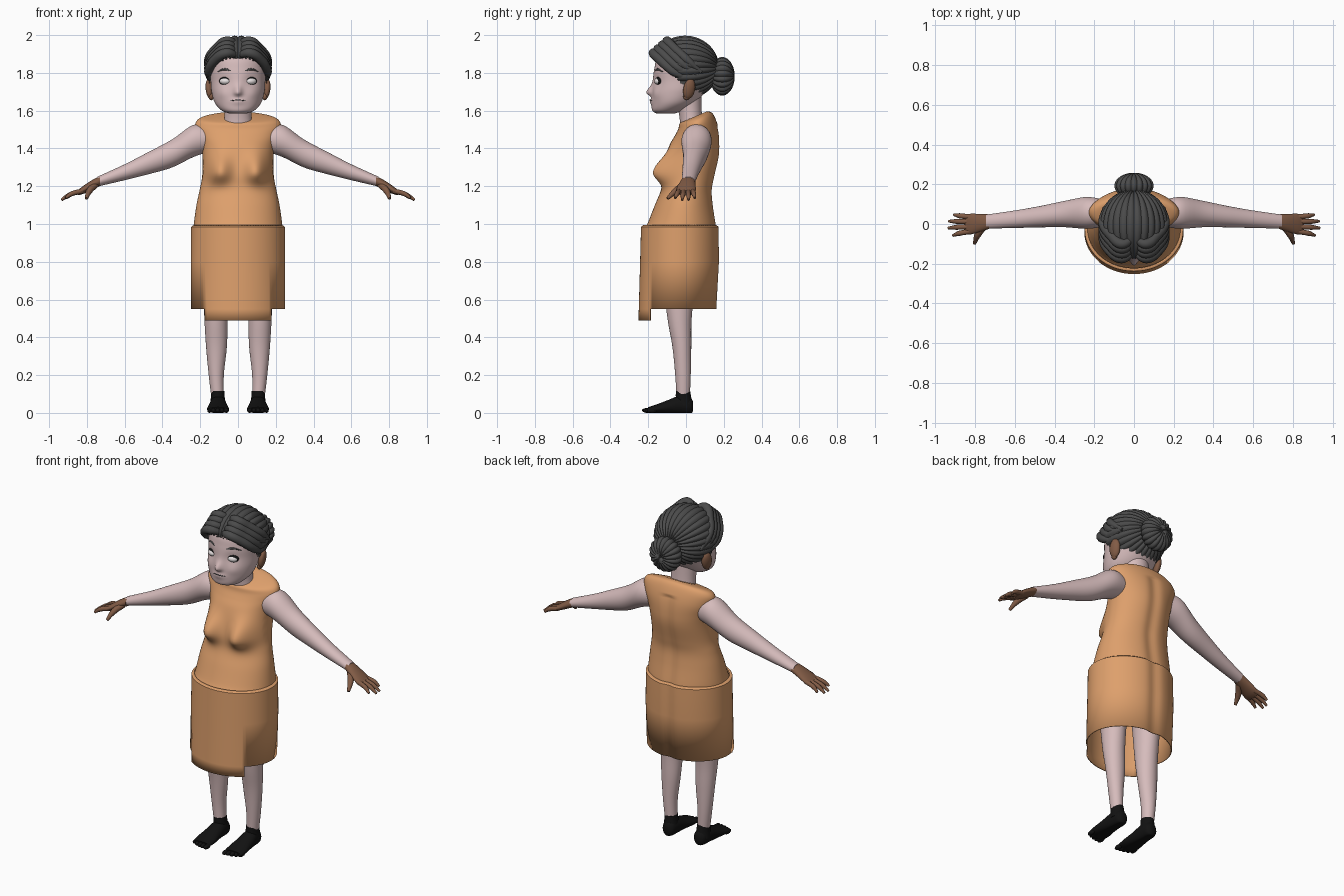
import bpy, bmesh, math
from mathutils import Matrix, Vector

if "Cube" in bpy.data.objects:
    bpy.data.objects.remove(bpy.data.objects["Cube"])


def material(name, rgb):
    m = bpy.data.materials.new(name)
    m.diffuse_color = (*rgb, 1)
    m.use_nodes = True
    m.node_tree.nodes["Principled BSDF"].inputs["Base Color"].default_value = m.diffuse_color
    return m


SKIN = material("pale_skin", (0.67, 0.50, 0.50))
DRESS = material("orange_cloth", (0.73, 0.35, 0.15))
HAIR = material("grey_hair", (0.07, 0.07, 0.07))
BROWN = material("brown_skin", (0.22, 0.105, 0.06))
BLACK = material("black", (0.006, 0.006, 0.006))
WHITE = material("eye_white", (0.85, 0.80, 0.80))


def finish(name, bm, mat):
    bmesh.ops.recalc_face_normals(bm, faces=bm.faces)
    for f in bm.faces:
        f.smooth = True
    me = bpy.data.meshes.new(name)
    bm.to_mesh(me)
    bm.free()
    me.materials.append(mat)
    me.set_sharp_from_angle(angle=math.radians(50))
    ob = bpy.data.objects.new(name, me)
    bpy.context.collection.objects.link(ob)
    return ob


def spline(rows, sub):
    """Catmull-Rom through tuples of numbers."""
    out = []
    for i in range(len(rows) - 1):
        p0, p1, p2 = rows[max(i - 1, 0)], rows[i], rows[i + 1]
        p3 = rows[min(i + 2, len(rows) - 1)]
        for k in range(sub):
            t = k / sub
            out.append([0.5 * (2 * b + (c - a) * t + (2 * a - 5 * b + 4 * c - d) * t * t
                               + (3 * b - a - 3 * c + d) * t ** 3)
                        for a, b, c, d in zip(p0, p1, p2, p3)])
    return out + [list(rows[-1])]


def loft(name, rings, mat, axis="z", seg=40, sub=5, caps=True, side=1, floor=-9):
    """Rings are (position on axis, centre a, centre b, radius a, radius b, tilt)."""
    bm = bmesh.new()
    loops = []
    for t, ca, cb, ra, rb, tilt in spline([(*r, 0)[:6] for r in rings], sub):
        loop = []
        for k in range(seg):
            w = 2 * math.pi * k / seg
            da, db = ra * math.cos(w), rb * math.sin(w)
            a, b, c = ca + da, cb + db, t + tilt * db
            x, y, z = {"z": (a, b, c), "x": (c, a, b), "y": (a, c, b)}[axis]
            loop.append(bm.verts.new((x * side, y, max(z, floor))))
        loops.append(loop)
    for p, q in zip(loops, loops[1:]):
        for k in range(seg):
            j = (k + 1) % seg
            bm.faces.new((p[k], p[j], q[j], q[k]))
    if caps:
        bm.faces.new(loops[0])
        bm.faces.new(loops[-1])
    return finish(name, bm, mat)


def body(name, rings, mat, **kw):
    """Upright loft from (z, half width, front y, back y, tilt)."""
    return loft(name, [(z, 0, (f + b) / 2, w, (b - f) / 2, t) for z, w, f, b, t in rings], mat, **kw)


def bump(ob, x, z, sx, up, down, d):
    """Push the front surface out by a soft mound."""
    for v in ob.data.vertices:
        if v.co.y < 0.0:
            dz = v.co.z - z
            s = up if dz > 0 else down
            v.co.y -= d * math.exp(-((v.co.x - x) / sx) ** 2 - (dz / s) ** 2)


def ball(name, loc, size, mat, rot=(0, 0, 0), ribs=0, depth=0.0, seg=24, keep=None):
    """Ellipsoid; ribs run along y from pole to pole."""
    bm = bmesh.new()
    bmesh.ops.create_uvsphere(bm, u_segments=seg, v_segments=max(12, seg // 4), radius=1)
    bmesh.ops.rotate(bm, verts=bm.verts, matrix=Matrix.Rotation(math.pi / 2, 3, "X"))
    for v in bm.verts:
        if ribs:
            w = math.atan2(v.co.z, v.co.x)
            v.co *= 1 - depth * (1 - abs(math.sin(ribs * w / 2)))
        v.co *= Vector(size)
        v.co = Vector([a * b for a, b in zip(v.co, (1, 1, 1))])
        for ang, ax in zip(rot, "XYZ"):
            v.co = Matrix.Rotation(ang, 3, ax) @ v.co
        v.co += Vector(loc)
    if keep:
        bad = [f for f in bm.faces if not keep(f.calc_center_median())]
        bmesh.ops.delete(bm, geom=bad, context="FACES")
    return finish(name, bm, mat)


def tube(name, pts, mat, depth, radii, side=1):
    cu = bpy.data.curves.new(name, "CURVE")
    cu.dimensions = "3D"
    cu.bevel_depth, cu.bevel_resolution, cu.use_fill_caps = depth, 3, True
    sp = cu.splines.new("BEZIER")
    sp.bezier_points.add(len(pts) - 1)
    for p, co, r in zip(sp.bezier_points, pts, radii):
        p.co = (co[0] * side, co[1], co[2])
        p.handle_left_type = p.handle_right_type = "AUTO"
        p.radius = r
    cu.materials.append(mat)
    ob = bpy.data.objects.new(name, cu)
    bpy.context.collection.objects.link(ob)


# Dress: bodice with bust, and open skirt with a longer front hem
bodice = body("bodice", [
    (0.97, .236, -.228, .165, 0), (1.0, .234, -.205, .162, 0), (1.1, .22, -.165, .147, 0),
    (1.18, .203, -.132, .142, 0), (1.25, .19, -.12, .155, 0), (1.35, .187, -.105, .178, 0),
    (1.42, .197, -.085, .182, 0), (1.48, .218, -.06, .175, .12), (1.53, .226, -.042, .155, .3),
    (1.558, .195, -.036, .135, .38), (1.566, .105, -.03, .11, .43)], DRESS, seg=96, sub=7)
for s in (-1, 1):
    bump(bodice, s * .1, 1.275, .062, .09, .06, .078)
skirt = body("skirt", [
    (0.995, .234, -.225, .165, 0), (0.985, .248, -.238, .178, 0), (0.8, .25, -.243, .18, 0),
    (0.55, .25, -.25, .166, 0), (0.49, .25, -.252, .162, 0)], DRESS, seg=96, sub=1, caps=False)
bm = bmesh.new()
bm.from_mesh(skirt.data)
gone = [f for f in bm.faces if f.calc_center_median().z < .54 and f.calc_center_median().y > -.19]
bmesh.ops.delete(bm, geom=gone, context="FACES")
bm.to_mesh(skirt.data)
bm.free()
for ob in (bodice, skirt):  # crease down the back
    for v in ob.data.vertices:
        if v.co.y > .12 and v.co.z < 1.52:
            v.co.y -= .012 * math.exp(-(v.co.x / .035) ** 2)
sol = skirt.modifiers.new("cloth", "SOLIDIFY")
sol.thickness = 0.006

# Neck and head with modelled face
body("neck", [(1.48, .085, -.03, .1, 0), (1.57, .072, -.035, .085, 0), (1.7, .075, -.06, .08, 0)], SKIN)
head = body("head", [
    (1.585, .045, -.155, -.06, 0), (1.6, .085, -.178, -.02, 0), (1.64, .122, -.182, .05, 0),
    (1.7, .14, -.18, .1, 0), (1.76, .145, -.176, .13, 0), (1.82, .15, -.168, .135, 0),
    (1.88, .145, -.152, .13, 0), (1.94, .10, -.1, .1, 0)], SKIN, seg=96, sub=8)
bump(head, 0, 1.695, .02, .035, .016, .03)
bump(head, 0, 1.65, .035, .015, .02, .008)
for s in (-1, 1):
    bump(head, s * .085, 1.69, .035, .03, .03, .007)
    bump(head, s * .068, 1.757, .035, .03, .03, -.008)
    ball("eye_outline", (s * .068, -.144, 1.757), (.033, .019, .023), BLACK, rot=(0, 0, s * .3))
    ball("eye", (s * .068, -.145, 1.756), (.03, .0225, .019), WHITE, rot=(0, 0, s * .3))
    tube("eyebrow", [(.035, -.160, 1.81), (.07, -.149, 1.819), (.108, -.122, 1.806)], HAIR, .006, (1, 1, .5), s)
    ball("ear", (s * .15, .017, 1.715), (.02, .032, .055), BROWN, rot=(-.15, s * .15, s * .3))
    ball("ear_lobe", (s * .142, .003, 1.675), (.014, .018, .02), BROWN)
tube("mouth", [(-.042, -.177, 1.652), (0, -.190, 1.656), (.042, -.177, 1.652)], HAIR, .003, (.5, 1, .5))

# Hair: ribbed cap, front swoops and bun
ball("hair_cap", (0, -.005, 1.828), (.178, .18, .17), HAIR, ribs=28, depth=.045, seg=168,
     keep=lambda c: c.z > max(1.67, 1.68 + (.05 - c.y) * .9))
ball("hair_bun", (0, .192, 1.782), (.1, .066, .102), HAIR, ribs=18, depth=.09, seg=108)
for s in (-1, 1):
    for k in range(4):
        u, b = k * .021, k * .024
        tube("hair_swoop", [(.006, -.145 + b, 1.89 + u), (.06, -.172 + b, 1.905 + u),
                            (.122 - k * .004, -.135 + b, 1.868 + u),
                            (.156, -.07 + b, 1.81 + u), (.15, .01 + b, 1.765 + u * .6)],
             HAIR, .026, (.6, 1, 1, .9, .35), s)

for s in (-1, 1):
    # Arms and hands
    loft("arm", [(.16, .055, 1.45, .07, .07), (.24, .056, 1.438, .08, .085), (.35, .05, 1.373, .066, .074),
                 (.48, .036, 1.32, .053, .058), (.6, .024, 1.274, .044, .042), (.745, .012, 1.224, .035, .026)],
         SKIN, axis="x", side=s)
    loft("palm", [(.73, .012, 1.228, .037, .027), (.77, .006, 1.208, .044, .026),
                  (.82, 0, 1.18, .052, .021), (.85, -.003, 1.165, .048, .013)], BROWN, axis="x", side=s, seg=24)
    for y, tip in ((.036, (.907, .047, 1.138)), (.012, (.932, .014, 1.128)),
                   (-.013, (.935, -.02, 1.128)), (-.037, (.912, -.058, 1.138))):
        mid = ((.83 + tip[0]) / 2 + .01, (y + tip[1]) / 2, (1.175 + tip[2]) / 2 + .003)
        tube("finger", [(.825, y, 1.175), mid, tip], BROWN, .0135, (1, .95, .5), s)
    tube("thumb", [(.755, -.01, 1.208), (.787, -.055, 1.175), (.803, -.098, 1.135)], BROWN, .017, (1.1, 1, .5), s)

    # Legs and feet
    loft("leg", [(.08, .108, -.015, .033, .035), (.2, .115, -.016, .04, .041), (.35, .114, -.022, .055, .05),
                 (.5, .116, -.034, .062, .064), (.7, .116, -.035, .07, .085), (.96, .11, -.03, .09, .11)],
         SKIN, side=s)
    loft("ankle", [(.04, .106, -.008, .042, .042), (.08, .107, -.013, .037, .041), (.115, .108, -.016, .0355, .038)],
         BLACK, side=s, seg=28)
    loft("foot", [(.038, .104, .035, .018, .025), (.02, .104, .038, .036, .045), (-.03, .105, .042, .043, .05),
                  (-.09, .106, .032, .05, .038), (-.15, .106, .022, .058, .025), (-.2, .106, .016, .055, .014)],
         BLACK, axis="y", side=s, seg=28, floor=0)
    for k in range(5):
        ball("toe", (s * (.062 + k * .0225), -.205 + k * k * .0016, .013),
             (.014 - k * .0008, .028, .013), BLACK, seg=14)
